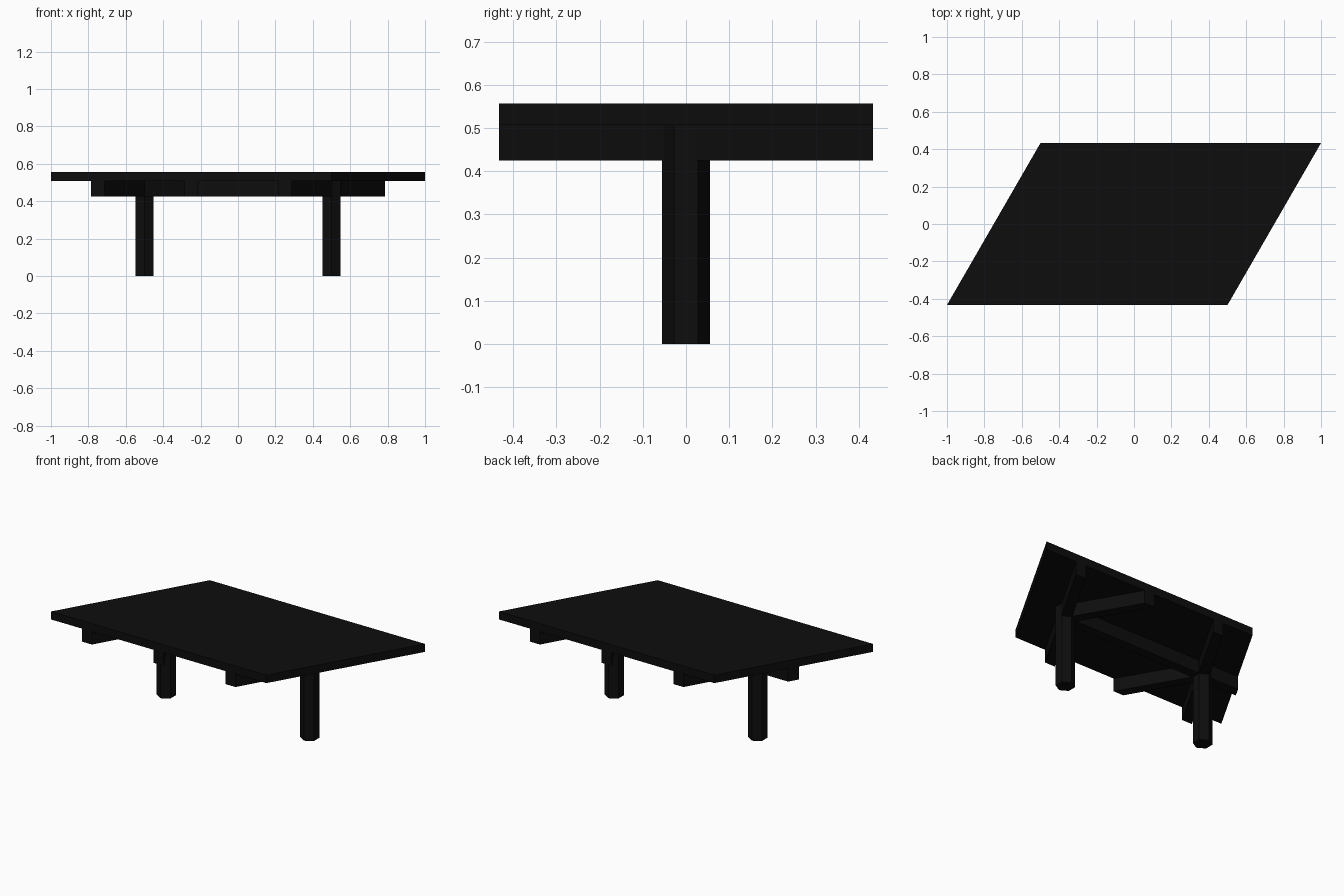
import bpy
import bmesh
import math

old = bpy.data.objects.get("Cube")
if old:
    bpy.data.objects.remove(old, do_unlink=True)

# One near-black finish for every part
black = bpy.data.materials.new("matte_black")
black.use_nodes = True
colour = (0.004, 0.004, 0.004, 1)
black.diffuse_color = colour
black.node_tree.nodes["Principled BSDF"].inputs["Base Color"].default_value = colour

HALF_DEPTH = 0.433          # half the depth of the top
SLANT = 1 / math.tan(math.radians(60))
BEAM_Z, TOP_Z, HEIGHT = 0.425, 0.507, 0.557
BEAM_HALF = 0.03            # half the beam thickness
BEAM_CUT = 0.035            # half the beam width along its slanted cut
LEG_X, LEG_R = 0.5, 0.055


def prism(name, outline, z0, z1):
    """Extrude a flat outline from z0 up to z1."""
    bm = bmesh.new()
    base = bm.faces.new([bm.verts.new((x, y, z0)) for x, y in outline])
    up = bmesh.ops.extrude_face_region(bm, geom=[base])["geom"]
    moved = [v for v in up if isinstance(v, bmesh.types.BMVert)]
    bmesh.ops.translate(bm, verts=moved, vec=(0, 0, z1 - z0))
    bmesh.ops.recalc_face_normals(bm, faces=bm.faces)
    mesh = bpy.data.meshes.new(name)
    bm.to_mesh(mesh)
    bm.free()
    mesh.materials.append(black)
    obj = bpy.data.objects.new(name, mesh)
    bpy.context.collection.objects.link(obj)
    return obj


def slanted(x0, x1, y0, y1, lean):
    """Outline with level ends and sides leaning by lean per unit of y."""
    return [(x0 + lean * y0, y0), (x1 + lean * y0, y0),
            (x1 + lean * y1, y1), (x0 + lean * y1, y1)]


# Slanted table top
prism("table_top", slanted(-0.75, 0.75, -HALF_DEPTH, HALF_DEPTH, SLANT), TOP_Z, HEIGHT)

for side, label in ((1, "left"), (-1, "right")):
    x = side * LEG_X
    # Six-sided leg with corners facing front and back
    corners = [math.radians(90 + 60 * i) for i in range(6)]
    prism(label + "_leg",
          [(x + LEG_R * math.cos(a), LEG_R * math.sin(a)) for a in corners], 0, TOP_Z)

    # Long brace parallel to the ends of the top
    prism(label + "_long_brace",
          slanted(x - BEAM_CUT, x + BEAM_CUT, -HALF_DEPTH, HALF_DEPTH, SLANT),
          BEAM_Z, TOP_Z)

    # Short brace reaching inward to the long edge
    y0, y1 = sorted((0, side * HALF_DEPTH))
    prism(label + "_short_brace",
          slanted(x - BEAM_CUT, x + BEAM_CUT, y0, y1, -SLANT), BEAM_Z, TOP_Z)

# Centre beam linking the legs and running on to one end of the top
prism("centre_beam",
      [(-0.75 - SLANT * BEAM_HALF, -BEAM_HALF), (LEG_X, -BEAM_HALF),
       (LEG_X, BEAM_HALF), (-0.75 + SLANT * BEAM_HALF, BEAM_HALF)], BEAM_Z, TOP_Z)
